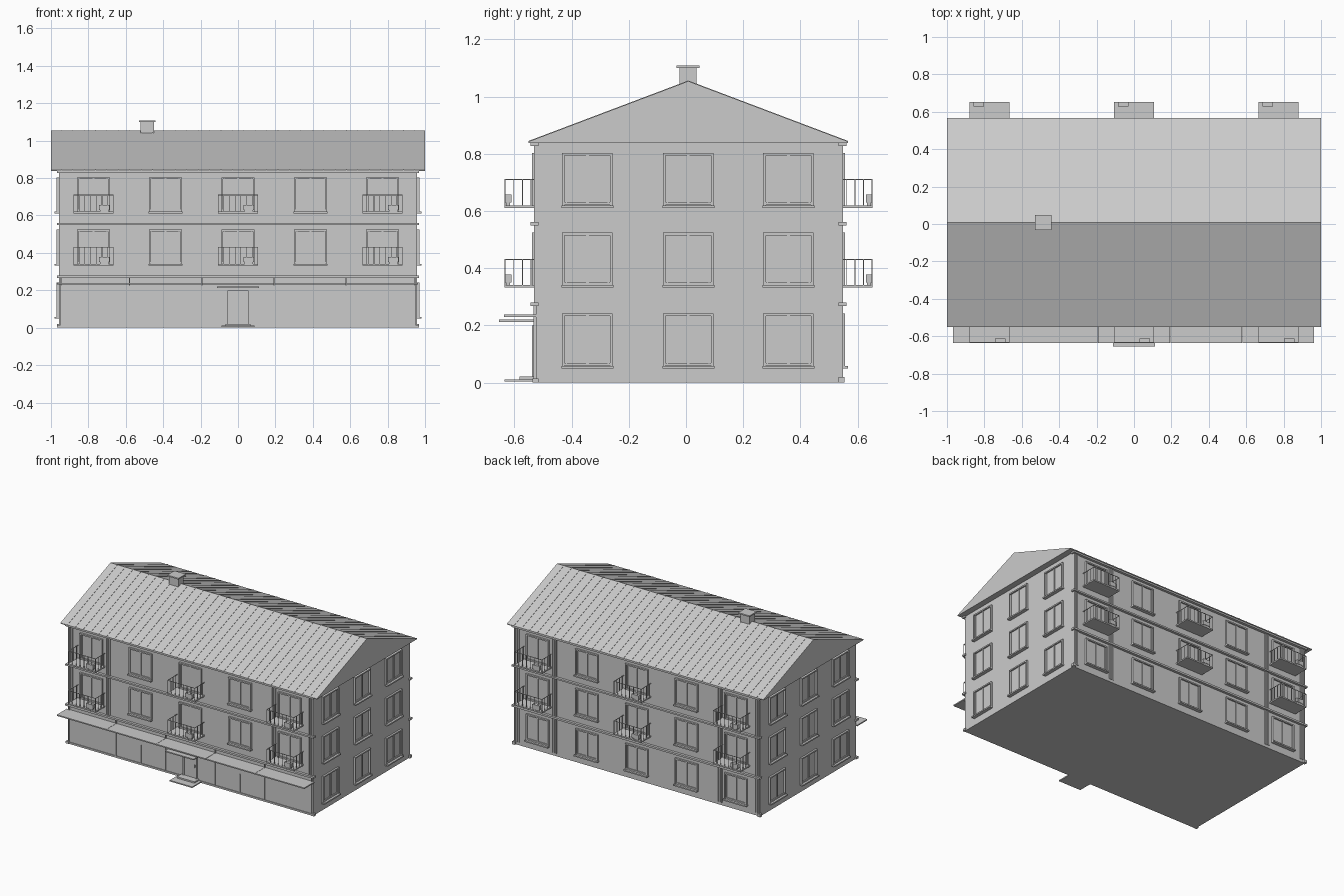
import bpy, bmesh, math
from mathutils import Matrix, Vector

if "Cube" in bpy.data.objects:
    bpy.data.objects.remove(bpy.data.objects["Cube"])

grey = bpy.data.materials.new("plain_grey")
grey.diffuse_color = (0.6, 0.6, 0.6, 1)
grey.use_nodes = True
grey.node_tree.nodes["Principled BSDF"].inputs["Base Color"].default_value = grey.diffuse_color

XW = 0.957                  # half length of the walls
YF, YB = -0.525, 0.543      # front and back wall planes
YM = 0.008                  # ridge line
FLOORS = [0.049, 0.332, 0.611]
COLS = [-0.773, -0.388, 0.0, 0.388, 0.773]


def box(bm, x0, x1, y0, y1, z0, z1, m=Matrix()):
    """Add a box given by its limits, placed by matrix m."""
    c = Vector(((x0 + x1) / 2, (y0 + y1) / 2, (z0 + z1) / 2))
    s = Matrix.Diagonal((x1 - x0, y1 - y0, z1 - z0, 1))
    bmesh.ops.create_cube(bm, size=1, matrix=m @ Matrix.Translation(c) @ s)


def finish(bm, name):
    bmesh.ops.recalc_face_normals(bm, faces=bm.faces)
    me = bpy.data.meshes.new(name)
    bm.to_mesh(me)
    bm.free()
    me.materials.append(grey)
    ob = bpy.data.objects.new(name, me)
    bpy.context.collection.objects.link(ob)
    return ob


def place(x, y, z, turn):
    """Local frame: wall plane at y = 0, outside towards -y."""
    return Matrix.Translation((x, y, z)) @ Matrix.Rotation(math.radians(turn), 4, 'Z')


# Walls
bm = bmesh.new()
box(bm, -XW, XW, YF, YB, 0, 0.842)
finish(bm, "walls")

# Roof: closed gable prism
bm = bmesh.new()
tri = [(-0.55, 0.838), (0.566, 0.838), (0.566, 0.843), (YM, 1.054), (-0.55, 0.843)]
face = bm.faces.new([bm.verts.new((-1, y, z)) for y, z in tri])
ext = bmesh.ops.extrude_face_region(bm, geom=[face])
bmesh.ops.translate(bm, vec=(2, 0, 0), verts=[v for v in ext["geom"] if isinstance(v, bmesh.types.BMVert)])
finish(bm, "roof")

# Low standing seams running up both slopes
bm = bmesh.new()
for ye in (-0.55, 0.566):
    run, rise = YM - ye, 0.211
    length = math.hypot(run, rise)
    tilt = math.atan2(rise, abs(run))
    for i in range(32):
        x = -0.945 + i * 0.061
        m = place(x, ye, 0.843, 0 if ye < 0 else 180) @ Matrix.Rotation(tilt, 4, 'X')
        box(bm, -0.0015, 0.0015, 0, length, -0.001, 0.002, m)
finish(bm, "roof_seams")

# Chimney with cap
bm = bmesh.new()
box(bm, -0.52, -0.449, -0.023, 0.037, 1.0, 1.1)
box(bm, -0.528, -0.441, -0.033, 0.047, 1.1, 1.109)
finish(bm, "chimney")


def window(bm, m):
    """Two-pane window with raised frame and a projecting sill."""
    w, h, f = 0.088, 0.192, 0.009
    box(bm, -w, w, -0.003, 0.002, 0.006, h, m)
    for x in (-w, w - f):
        box(bm, x, x + f, -0.013, 0.002, 0.006, h, m)
    box(bm, -w, w, -0.013, 0.002, h - f, h, m)
    box(bm, -w, w, -0.010, 0.002, 0.01, 0.02, m)
    box(bm, -0.005, 0.005, -0.008, 0.002, 0.01, h - f, m)
    for x in (-0.075, 0.071):
        box(bm, x, x + 0.004, -0.007, 0.002, 0.01, h - f, m)
    box(bm, -w - 0.003, w + 0.003, -0.024, 0.002, 0, 0.009, m)


# Windows on all sides; the front ground floor is a shop
bm = bmesh.new()
for i, z in enumerate(FLOORS):
    for x in COLS:
        if i:
            window(bm, place(x, YF, z, 0))
        window(bm, place(x, YB, z, 180))
    for y in (-0.345, YM, 0.358):
        window(bm, place(XW, y, z, 90))
        window(bm, place(-XW, y, z, -90))
finish(bm, "windows")


def balcony(slab, rail, m):
    """Slab, thin railing and a small outdoor unit."""
    w, d, h, t = 0.107, 0.109, 0.1, 0.0016
    box(slab, -w, w, -d, 0.002, 0, 0.009, m)
    box(slab, 0.03, 0.085, -d + 0.001, -d + 0.023, 0.018, 0.046, m)
    box(slab, 0.035, 0.08, -d + 0.005, -d + 0.019, 0.009, 0.018, m)
    box(rail, -w, w, -d, -d + 2 * t, h - 2 * t, h, m)
    for x in (-w, w - 2 * t):
        box(rail, x, x + 2 * t, -d, 0.002, h - 2 * t, h, m)
        for k in range(4):
            y = -d + t + k * 0.03
            box(rail, x, x + 2 * t, y - t, y + t, 0.005, h, m)
    for k in range(1, 7):
        x = -w + k * 2 * w / 7
        box(rail, x - t, x + t, -d, -d + 2 * t, 0.005, h, m)


# Balconies at the ends and the middle of both long sides
slab, rail = bmesh.new(), bmesh.new()
for z in FLOORS[1:]:
    for x in (COLS[0], COLS[2], COLS[4]):
        balcony(slab, rail, place(x, YF, z, 0))
        balcony(slab, rail, place(x, YB, z, 180))
finish(slab, "balcony_slabs")
finish(rail, "balcony_railings")

# Floor bands and cornice on the long sides
bm = bmesh.new()
for z0, z1 in ((0.267, 0.28), (0.55, 0.561), (0.827, 0.839)):
    box(bm, -0.967, 0.967, YF - 0.018, YF + 0.01, z0, z1)
    box(bm, -0.967, 0.967, YB - 0.01, YB + 0.018, z0, z1)
finish(bm, "floor_bands")

# Slim pilaster strips beside the end bays, with corner feet
bm = bmesh.new()
for s in (-1, 1):
    for xc in (0.645, 0.937):
        for dx in (-0.014, 0.0, 0.014):
            x = s * xc + dx
            box(bm, x - 0.004, x + 0.004, YF - 0.006, YF + 0.002, 0.28, 0.83)
            box(bm, x - 0.004, x + 0.004, YB - 0.002, YB + 0.006, 0.02, 0.83)
    a, b = sorted((s * 0.945, s * 0.967))
    box(bm, a, b, YB - 0.01, YB + 0.012, 0, 0.02)
    box(bm, a, b, YF - 0.012, YF + 0.01, 0, 0.015)
finish(bm, "pilasters")

# Shopfront: glazing, dividers and top rail
bm = bmesh.new()
box(bm, -0.95, 0.95, YF - 0.004, YF + 0.002, 0.012, 0.225)
box(bm, -0.955, 0.955, YF - 0.009, YF + 0.002, 0, 0.012)
for x in (-0.945, -0.58, -0.386, -0.193, 0.193, 0.386, 0.578, 0.945):
    top = 0.14 if abs(x) == 0.386 else 0.267
    box(bm, x - 0.003, x + 0.003, YF - 0.009, YF + 0.002, 0.012, top)
finish(bm, "shopfront")

# Long canopy with joints, and the smaller one above the door
bm = bmesh.new()
edges = [-0.968, -0.58, -0.193, 0.193, 0.578, 0.963]
for a, b in zip(edges, edges[1:]):
    box(bm, a + 0.001, b - 0.001, -0.636, YF, 0.23, 0.238)
box(bm, -0.112, 0.112, -0.654, YF, 0.212, 0.22)
finish(bm, "canopies")

# Door with frame and handle
bm = bmesh.new()
box(bm, -0.045, 0.045, YF - 0.008, YF, 0.02, 0.19)
for x in (-0.055, 0.045):
    box(bm, x, x + 0.01, YF - 0.014, YF, 0.015, 0.2)
box(bm, -0.055, 0.055, YF - 0.014, YF, 0.19, 0.2)
box(bm, 0.036, 0.04, YF - 0.014, YF, 0.095, 0.115)
finish(bm, "door")

# Entrance steps
bm = bmesh.new()
box(bm, -0.088, 0.088, -0.635, YF, 0.003, 0.011)
box(bm, -0.068, 0.068, -0.582, YF, 0.011, 0.021)
finish(bm, "entrance_steps")
